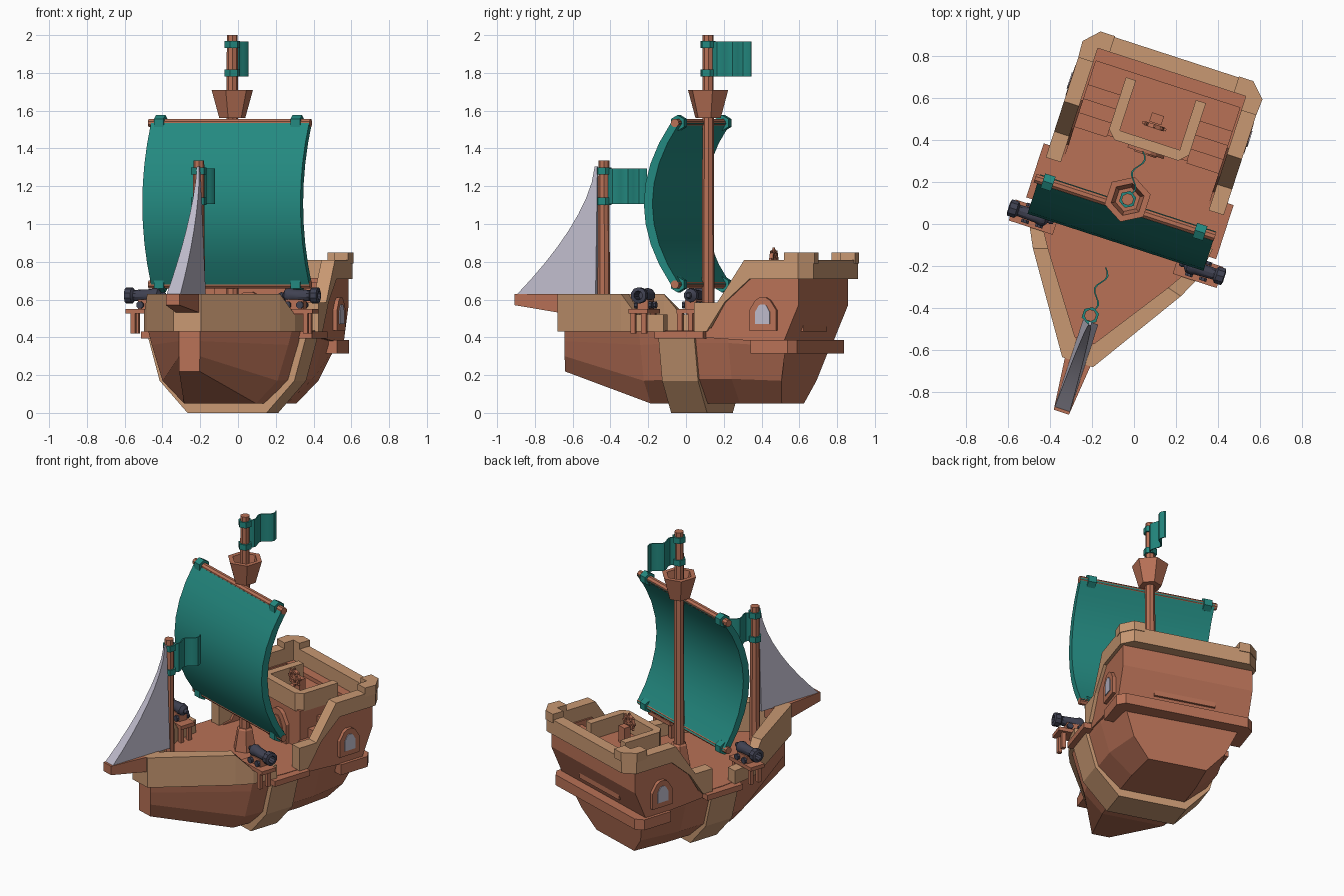
import bpy, bmesh, math
from mathutils import Matrix, Vector

if "Cube" in bpy.data.objects:
    bpy.data.objects.remove(bpy.data.objects["Cube"])

# Ship frame: x across, -y to the bow; the whole ship is turned 18 degrees
SHIP = Matrix.Translation((-0.018, 0.113, 0)) @ Matrix.Rotation(math.radians(-18), 4, 'Z')


def material(name, rgb):
    m = bpy.data.materials.new(name)
    m.diffuse_color = (*rgb, 1)
    m.use_nodes = True
    m.node_tree.nodes["Principled BSDF"].inputs["Base Color"].default_value = m.diffuse_color
    return m


WOOD = material("brown wood", (0.479, 0.165, 0.094))
TRIM = material("tan trim", (0.578, 0.314, 0.168))
TEAL = material("teal cloth", (0.017, 0.25, 0.215))
LILAC = material("pale lilac", (0.51, 0.49, 0.59))
IRON = material("dark iron", (0.051, 0.054, 0.084))


def loft(name, shapes, mat, smooth=False, closed=False):
    """Each shape is a list of rings; rings are bridged and the ends capped."""
    bm = bmesh.new()
    for rings in shapes:
        vr = [[bm.verts.new(p) for p in ring] for ring in rings]
        n = len(vr[0])
        pairs = list(zip(vr, vr[1:])) + ([(vr[-1], vr[0])] if closed else [])
        for a, b in pairs:
            for i in range(n):
                bm.faces.new((a[i], a[(i + 1) % n], b[(i + 1) % n], b[i]))
        if not closed:
            bm.faces.new(vr[0])
            bm.faces.new(vr[-1])
    bmesh.ops.recalc_face_normals(bm, faces=bm.faces[:])
    me = bpy.data.meshes.new(name)
    bm.to_mesh(me)
    bm.free()
    me.materials.append(mat)
    ob = bpy.data.objects.new(name, me)
    bpy.context.collection.objects.link(ob)
    ob.matrix_world = SHIP
    if smooth:
        bpy.ops.object.select_all(action='DESELECT')
        bpy.context.view_layer.objects.active = ob
        ob.select_set(True)
        bpy.ops.object.shade_smooth_by_angle(angle=math.radians(35))
    return ob


def flip(rings):
    return [[(-x, y, z) for x, y, z in r] for r in rings]


def prism(name, poly, axis, lo, hi, mat, both=False):
    """Extrude a 2D outline along x, y or z; both = mirrored copy on port side."""
    put = {'x': lambda a, b, h: (h, a, b), 'y': lambda a, b, h: (a, h, b),
           'z': lambda a, b, h: (a, b, h)}[axis]
    rings = [[put(a, b, h) for a, b in poly] for h in (lo, hi)]
    return loft(name, [rings, flip(rings)] if both else [rings], mat)


def box(name, x, y, z, mat, both=False):
    return prism(name, [(x[0], y[0]), (x[1], y[0]), (x[1], y[1]), (x[0], y[1])], 'z', *z, mat, both)


def lathe(name, profile, n, centre, axis, mat, both=False):
    """profile = (radius, position along axis) pairs"""
    rings = []
    for r, h in profile:
        ring = []
        for i in range(n):
            a = 2 * math.pi * (i + 0.5) / n
            c, s = r * math.cos(a), r * math.sin(a)
            p = {'x': (h, c, s), 'y': (c, h, s), 'z': (c, s, h)}[axis]
            ring.append(tuple(Vector(centre) + Vector(p)))
        rings.append(ring)
    return loft(name, [rings, flip(rings)] if both else [rings], mat, n > 6)


def mirrored(half):
    return half + [(-x, y, z) for x, y, z in reversed(half)]


def arch(c, w, z0, z1):
    h = z1 - z0
    return [(c - w, z0), (c + w, z0), (c + w, z0 + .62 * h), (c + .55 * w, z1 - .08 * h), (c + .25 * w, z1),
            (c - .25 * w, z1), (c - .55 * w, z1 - .08 * h), (c - w, z0 + .62 * h)]


# Lower hull
loft("hull", [[mirrored(s) for s in (
    [(.057, -.775, .22), (.058, -.775, .30), (.058, -.775, .38), (.058, -.775, .435)],
    [(.20, -.25, .05), (.32, -.25, .17), (.38, -.25, .36), (.40, -.25, .435)],
    [(.21, -.03, .05), (.355, -.03, .18), (.41, -.03, .37), (.425, -.03, .435)],
    [(.21, .25, .05), (.355, .25, .18), (.41, .25, .37), (.425, .25, .435)],
    [(.19, .476, .05), (.30, .51, .17), (.38, .56, .35), (.39, .56, .435)])]], WOOD)

# Midship rib and ledge
prism("hull_rib", [(.22, 0), (.375, .17), (.445, .42), (.39, .42), (.33, .19), (.18, .06),
                   (-.18, .06), (-.33, .19), (-.39, .42), (-.445, .42), (-.375, .17), (-.22, 0)],
      'y', -.13, .07, TRIM)
box("midship_ledge", (-.475, .475), (-.14, .13), (.395, .432), WOOD)

# Bow bulwark, one strip running round the bow
strip = [((.445, -.10), (.375, -.10), .52), ((.42, -.26), (.35, -.26), .52),
         ((.37, -.36), (.30, -.34), .63), ((.077, -.81), (.035, -.72), .63)]
rings = [[(*o, .43), (*o, t), (*i, t), (*i, .43)] for o, i, t in strip]
loft("bow_bulwark", [rings + flip(rings)[::-1]], TRIM)

# Bowsprit
loft("bowsprit", [[[(-w, y, z), (w, y, z), (w, y, .63), (-w, y, .63)]
                   for y, w, z in ((-1.06, .038, .57), (-.80, .065, .53), (-.70, .065, .53))]], WOOD)

# Stern walls, transom and stern belt
prism("stern_side_wall", [(.10, .40), (.10, .44), (.16, .45), (.24, .585), (.38, .715), (.645, .715), (.645, .57),
                          (.56, .37)], 'x', .36, .425, WOOD, True)
prism("transom", [(.50, .37), (.56, .37), (.645, .57), (.645, .715), (.58, .715), (.58, .60), (.50, .55)],
      'x', -.40, .40, WOOD)
prism("stern_belt", [(.445, .386), (.445, .59), (.40, .63), (-.40, .63), (-.445, .59), (-.445, .386)],
      'z', .315, .385, WOOD)

# Stern rail: sloping sides, U-shaped back and raised corners
prism("stern_side_rail", [(.07, .432), (.14, .432), (.24, .585), (.38, .71), (.38, .81), (.35, .81), (.20, .585),
                          (.07, .585)], 'x', .37, .445, TRIM, True)
prism("stern_back_rail", [(.445, .37), (.445, .65), (.38, .715), (-.38, .715), (-.445, .65), (-.445, .37),
                          (-.37, .37), (-.37, .64), (.37, .64), (.37, .37)], 'z', .71, .81, TRIM)
prism("stern_corner_block", [(.445, .57), (.45, .65), (.382, .72), (.31, .72), (.31, .64), (.37, .64), (.37, .57)],
      'z', .79, .85, TRIM, True)

# Cabin, quarterdeck, stairs and door
box("cabin", (-.20, .20), (.26, .60), (.43, .69), WOOD)
box("quarterdeck", (-.365, .365), (.53, .62), (.60, .69), WOOD)
for i in range(4):
    box(f"stair_step_{i + 1}", (.20, .365), (.25 + .07 * i, .56), (.42, .43 + .065 * (i + 1)), WOOD, True)
prism("door_frame", arch(0, .09, .43, .64), 'y', .235, .265, WOOD)
prism("door_panel", arch(0, .055, .43, .60), 'y', .228, .24, WOOD)
prism("quarterdeck_rail", [(-.20, .55), (-.20, .29), (-.16, .25), (.16, .25), (.20, .29), (.20, .55), (.15, .55),
                           (.15, .30), (-.15, .30), (-.15, .55)], 'z', .68, .80, TRIM)

# Side windows
prism("window_frame", arch(.453, .075, .435, .61), 'x', .42, .447, WOOD, True)
prism("window_pane", arch(.453, .04, .47, .575), 'x', .445, .452, LILAC, True)

# Steering wheel on its stand
box("wheel_stand", (-.03, .03), (.385, .43), (.69, .80), WOOD)
loft("steering_wheel", [[[((r * math.cos(a)), y, .815 + r * math.sin(a))
                          for r, y in ((.036, .36), (.05, .36), (.05, .38), (.036, .38))]
                         for a in (math.pi * k / 4 for k in range(8))]], WOOD, closed=True)
for k in range(4):
    a = math.pi * k / 4
    c, s = math.cos(a), math.sin(a)
    prism(f"wheel_spoke_{k + 1}", [(e * c + f * s, .815 + e * s - f * c) for e, f in
                                   ((-.06, -.005), (.06, -.005), (.06, .005), (-.06, .005))],
          'y', .364, .376, WOOD)

# Cannon platforms and cannons, both sides
box("cannon_platform", (.30, .52), (-.27, -.165), (.525, .55), WOOD, True)
for i, (px, py) in enumerate(((.32, -.255), (.32, -.195), (.48, -.255), (.48, -.195))):
    box(f"platform_leg_{i + 1}", (px - .013, px + .013), (py - .013, py + .013), (.42, .53), WOOD, True)
box("cannon_carriage", (.36, .46), (-.24, -.18), (.55, .60), WOOD, True)
lathe("cannon_barrel", [(.012, .315), (.018, .33), (.014, .34), (.036, .355), (.04, .375), (.033, .40), (.029, .49),
                        (.043, .50), (.043, .535), (.024, .54), (.022, .46)], 10, (0, -.21, .622), 'x', IRON, True)
for i, wy in enumerate((-.25, -.17)):
    for j, wx in enumerate((.375, .445)):
        lathe(f"cannon_wheel_{i}{j}", [(.02, -.008), (.02, .008)], 8, (wx, wy, .571), 'y', IRON, True)


# Masts with rings and wavy flags
def mast(name, x, y, top, rings_z, flag_z):
    lathe(name, [(.034, .42), (.029, top)], 8, (x, y, 0), 'z', WOOD)
    for i, z in enumerate(rings_z):
        lathe(f"{name}_ring_{i + 1}", [(.042, z - .019), (.042, z + .019)], 6, (x, y, 0), 'z', TEAL)
    wave = []
    for k in range(13):
        t = k / 12
        fx, fy = x + .02 * math.sin(t * 9.5), y + .02 + .22 * t
        wave.append([(fx - .004, fy, flag_z[0]), (fx + .004, fy, flag_z[0]),
                     (fx + .004, fy, flag_z[1]), (fx - .004, fy, flag_z[1])])
    loft(f"{name}_flag", [wave], TEAL, True)


mast("main_mast", -.013, 0, 2.0, (1.80, 1.95), (1.78, 1.965))
mast("fore_mast", -.011, -.58, 1.335, (1.12, 1.28), (1.105, 1.295))
lathe("mast_base", [(.075, .43), (.05, .57), (.04, .58)], 6, (-.013, 0, 0), 'z', WOOD)
lathe("crows_nest", [(.07, 1.56), (.112, 1.71), (.08, 1.71), (.06, 1.62)], 6, (-.013, 0, 0), 'z', WOOD)

# Main sail, yards and clamps
for name, z in (("upper", 1.535), ("lower", .68)):
    lathe(f"{name}_yard", [(.023, -.45), (.023, .45)], 8, (-.013, -.04, z), 'x', WOOD)
    for i, x in enumerate((-.39, .37)):
        lathe(f"{name}_yard_clamp_{i + 1}", [(.042, -.026), (.042, .026)], 6, (x - .008, -.04, z), 'x', TEAL)
sail = []
for k in range(9):
    t = k / 8
    b = -.15 * (1 - (2 * t - 1) ** 2)
    z = .68 + .855 * t
    sail.append([(-.445, b - .062, z), (.435, b - .062, z), (.435, b - .015, z), (-.445, b - .015, z)])
loft("main_sail", [sail], TEAL, True)

# Triangular fore sail
jib = []
for k in range(9):
    t = k / 8
    z, w, front = .625 + .68 * t, .032 * (1 - t) + .006, -.625 - .425 * (1 - t) ** 1.6
    jib.append([(-w, front, z), (w, front, z), (w, -.61, z), (-w, -.61, z)])
loft("fore_sail", [jib], LILAC, True)
